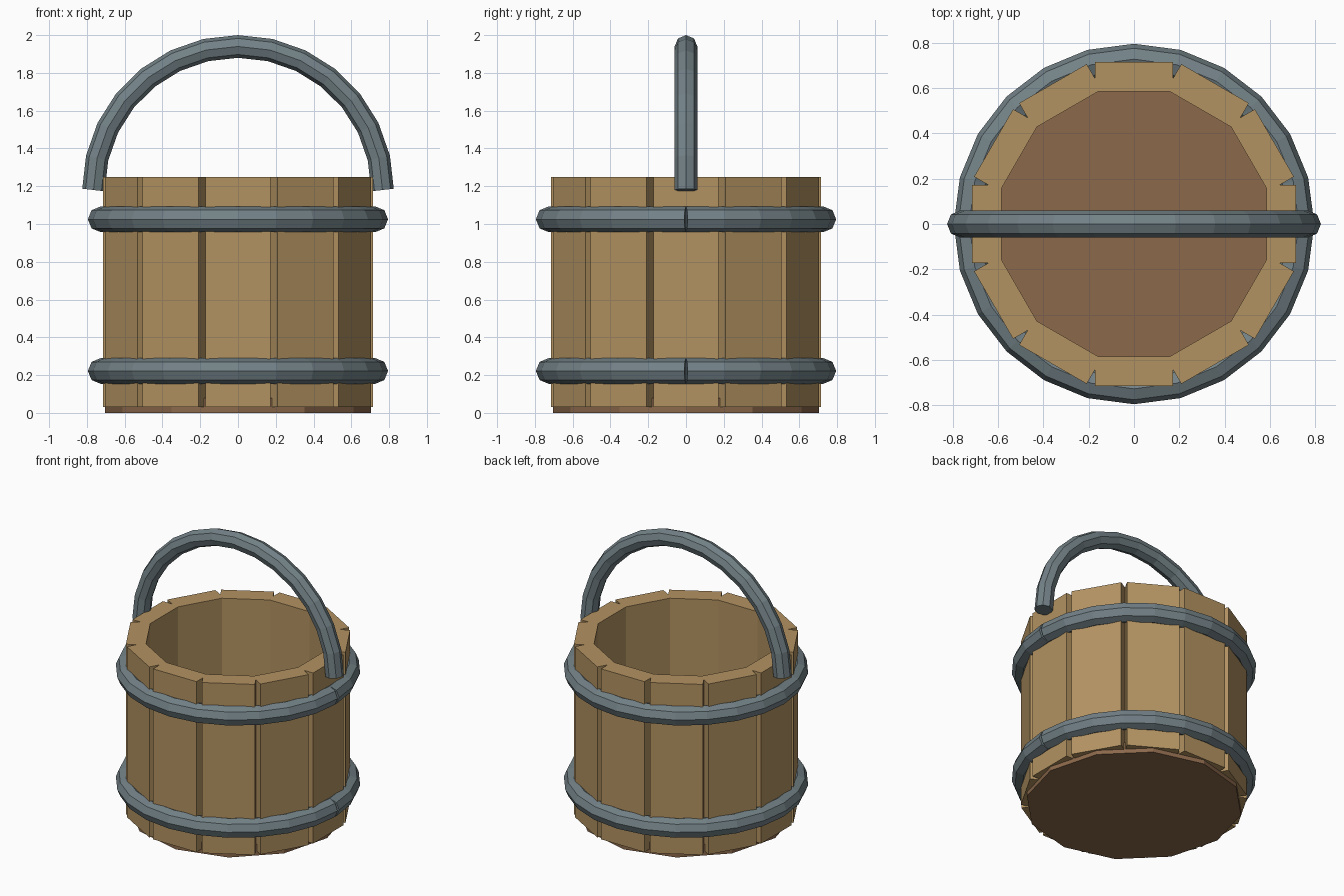
import bpy, math
from mathutils import Matrix

if "Cube" in bpy.data.objects:
    bpy.data.objects.remove(bpy.data.objects["Cube"])


def material(name, color):
    m = bpy.data.materials.new(name)
    m.diffuse_color = (*color, 1)
    m.use_nodes = True
    m.node_tree.nodes["Principled BSDF"].inputs["Base Color"].default_value = m.diffuse_color
    return m


WOOD = material("light_wood", (0.45, 0.29, 0.12))
BASE = material("dark_wood", (0.26, 0.14, 0.07))
METAL = material("iron", (0.17, 0.22, 0.24))


def tube(name, points, radius):
    """Flat-shaded eight-sided tube along an open polyline, capped at the ends."""
    cu = bpy.data.curves.new(name, 'CURVE')
    cu.dimensions = '3D'
    cu.bevel_depth = radius
    cu.bevel_resolution = 2
    cu.use_fill_caps = True
    sp = cu.splines.new('POLY')
    sp.points.add(len(points) - 1)
    for p, co in zip(sp.points, points):
        p.co = (*co, 1)
    sp.use_smooth = False
    cu.materials.append(METAL)
    ob = bpy.data.objects.new(name, cu)
    bpy.context.collection.objects.link(ob)
    return ob


# Twelve upright staves in a ring
INNER, OUTER, WIDTH, Z0, Z1 = 0.585, 0.715, 0.344, 0.03, 1.25
for i in range(12):
    bpy.ops.mesh.primitive_cube_add(size=1)
    stave = bpy.context.object
    stave.name = f"stave_{i + 1}"
    stave.data.transform(
        Matrix.Translation(((INNER + OUTER) / 2, 0, (Z0 + Z1) / 2))
        @ Matrix.Diagonal((OUTER - INNER, WIDTH, Z1 - Z0, 1)))
    stave.rotation_euler.z = math.radians(30 * i)
    stave.data.materials.append(WOOD)

# Bottom board
bpy.ops.mesh.primitive_cylinder_add(vertices=12, radius=0.705, depth=0.08,
                                    location=(0, 0, 0.04), rotation=(0, 0, 0))
bottom = bpy.context.object
bottom.name = "bottom_board"
bottom.data.materials.append(BASE)

# Two iron hoops, each with its seam on the +x side
for name, z in (("lower_hoop", 0.222), ("upper_hoop", 1.025)):
    ring = [(0.727 * math.cos(a), 0.727 * math.sin(a), z)
            for a in (math.tau * k / 24 for k in range(25))]
    tube(name, ring, 0.068)

# Arched carrying handle
N = 14
arch = [(0.765 * math.cos(a), 0, 1.18 + 0.76 * math.sin(a))
        for a in (math.pi * k / N for k in range(N + 1))]
tube("handle", arch, 0.06)
